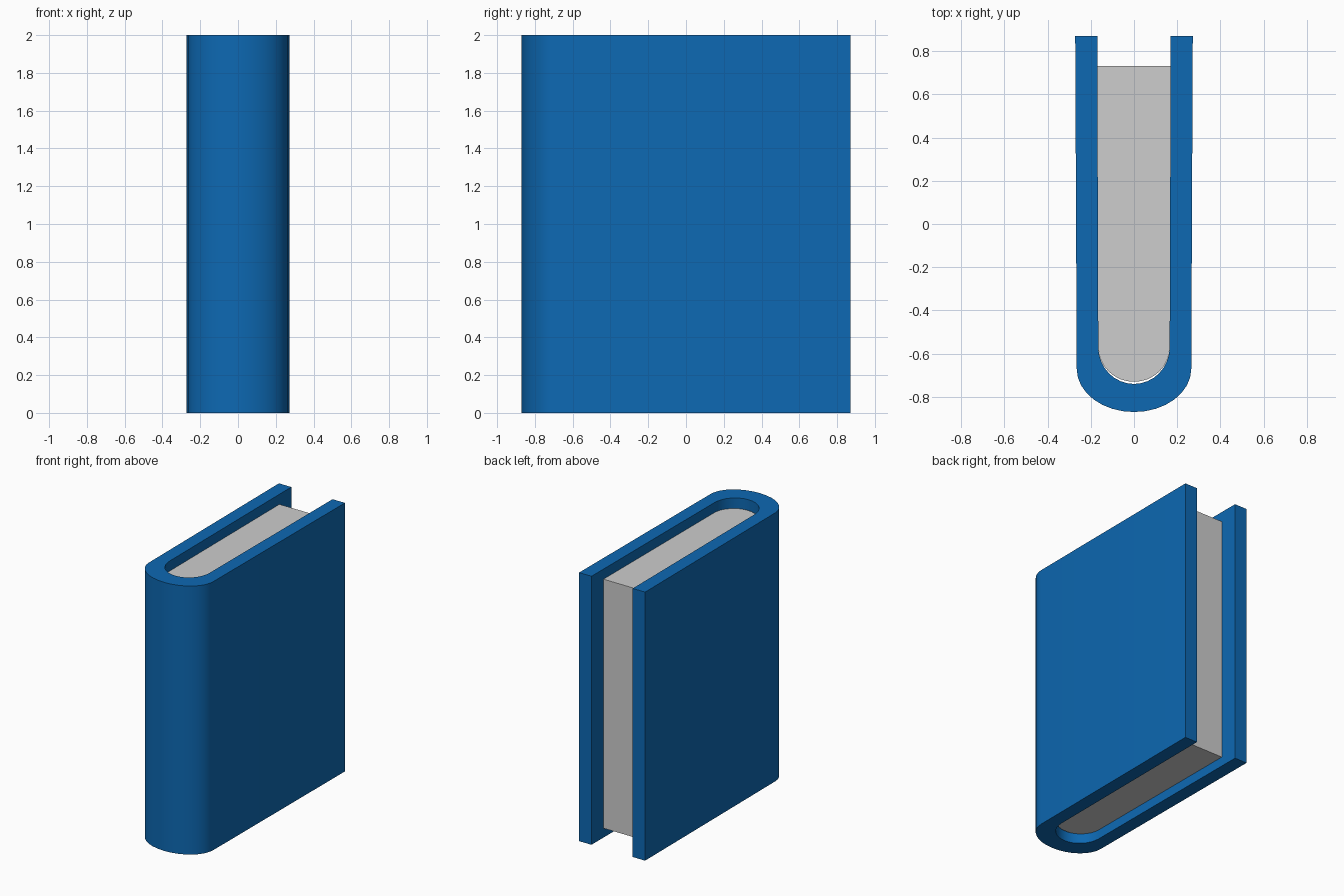
import bpy, bmesh, math

cube = bpy.data.objects.get("Cube")
if cube:
    bpy.data.objects.remove(cube)


def material(name, color):
    mat = bpy.data.materials.new(name)
    mat.use_nodes = True
    mat.diffuse_color = color
    mat.node_tree.nodes["Principled BSDF"].inputs["Base Color"].default_value = color
    return mat


def u_profile(back_half, spine_half, back_y, bend_y, tip_y, steps=16):
    """U outline from the back left, around the rounded spine, to the back right."""
    arc = []
    for i in range(steps + 1):
        a = math.pi * i / steps
        arc.append((spine_half * math.cos(a), bend_y - (bend_y - tip_y) * math.sin(a)))
    return [(back_half, back_y)] + arc + [(-back_half, back_y)]


def extrude_outline(name, outline, bottom, top, mat):
    bm = bmesh.new()
    face = bm.faces.new([bm.verts.new((x, y, bottom)) for x, y in outline])
    result = bmesh.ops.extrude_face_region(bm, geom=[face])
    moved = [v for v in result["geom"] if isinstance(v, bmesh.types.BMVert)]
    bmesh.ops.translate(bm, verts=moved, vec=(0, 0, top - bottom))
    bmesh.ops.recalc_face_normals(bm, faces=bm.faces)
    mesh = bpy.data.meshes.new(name)
    bm.to_mesh(mesh)
    bm.free()
    obj = bpy.data.objects.new(name, mesh)
    bpy.context.collection.objects.link(obj)
    mesh.materials.append(mat)
    bpy.ops.object.select_all(action="DESELECT")
    obj.select_set(True)
    bpy.context.view_layer.objects.active = obj
    bpy.ops.object.shade_smooth_by_angle(angle=math.radians(35))
    return obj


blue = material("cover blue", (0.004, 0.14, 0.45, 1))
paper = material("paper grey", (0.61, 0.61, 0.61, 1))

# Cover: two boards joined by a rounded spine, open at the back
outer = u_profile(0.272, 0.265, 0.87, -0.67, -0.87)
inner = u_profile(0.17, 0.165, 0.87, -0.57, -0.74)
extrude_outline("cover", outer + inner[::-1], 0, 2, blue)

# Page block: recessed from the cover at top, bottom and back
pages = u_profile(0.17, 0.165, 0.73, -0.57, -0.73)
extrude_outline("pages", pages, 0.07, 1.925, paper)
